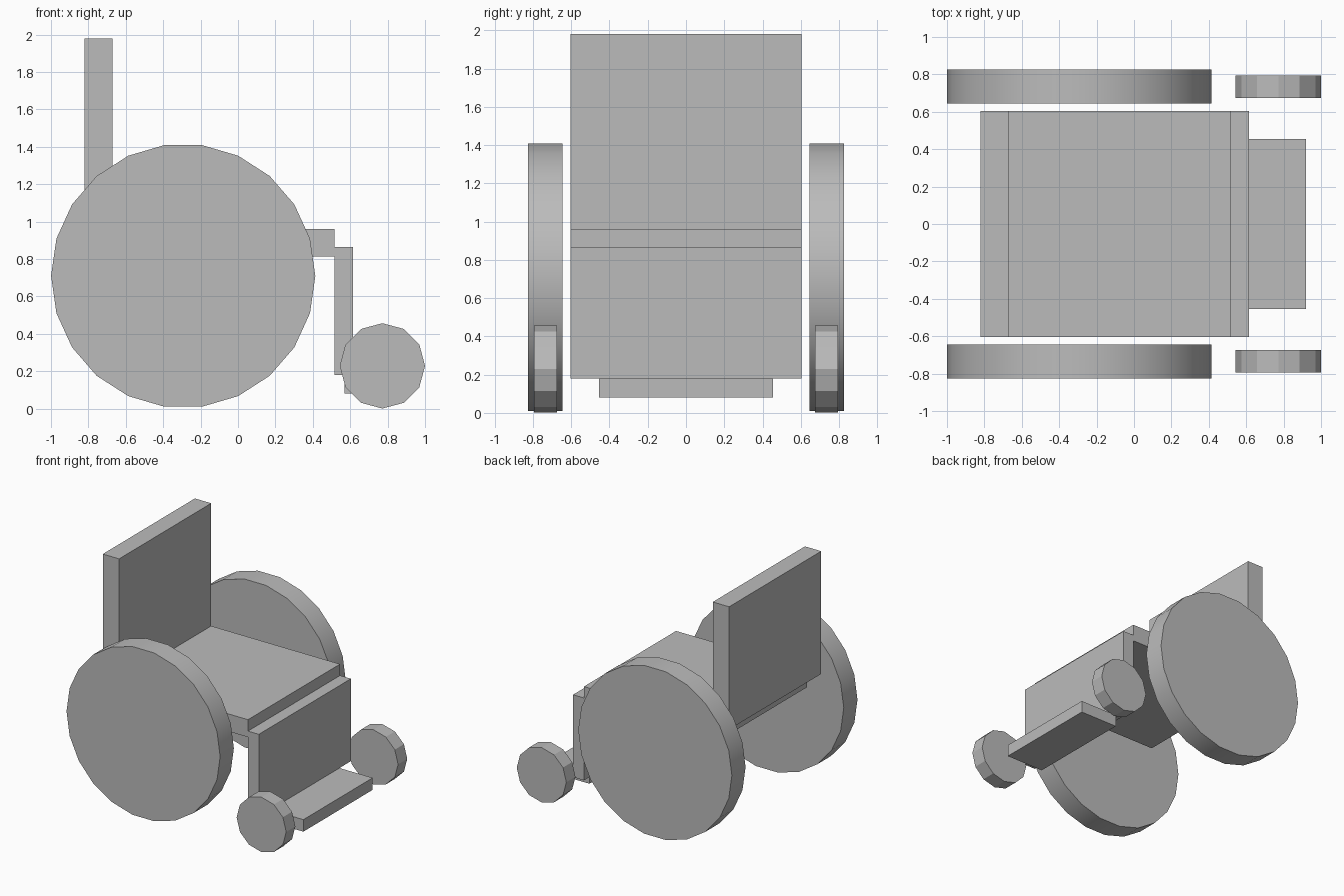
import bpy
import math
from mathutils import Matrix

cube = bpy.data.objects.get("Cube")
if cube:
    bpy.data.objects.remove(cube, do_unlink=True)

# Single grey used on every part
GREY = (0.5, 0.5, 0.5, 1.0)
grey = bpy.data.materials.new("plain grey")
grey.use_nodes = True
grey.diffuse_color = GREY
grey.node_tree.nodes["Principled BSDF"].inputs["Base Color"].default_value = GREY


def slab(name, x, half_width, z):
    """Box spanning x and z ranges, centred across y."""
    bpy.ops.mesh.primitive_cube_add(size=1)
    ob = bpy.context.object
    ob.name = name
    centre = Matrix.Translation((sum(x) / 2, 0, sum(z) / 2))
    size = Matrix.Diagonal((x[1] - x[0], 2 * half_width, z[1] - z[0], 1))
    ob.data.transform(centre @ size)
    ob.data.materials.append(grey)


def wheel(name, sides, radius, thickness, location, smooth):
    """Solid disc with its axle along y and a rim corner pointing along x."""
    bpy.ops.mesh.primitive_cylinder_add(
        vertices=sides, radius=radius, depth=thickness, location=location)
    ob = bpy.context.object
    ob.name = name
    # Turn the first rim corner from y to x, then tip the axle over
    ob.data.transform(Matrix.Rotation(math.pi / 2, 4, 'X')
                      @ Matrix.Rotation(math.pi / 2, 4, 'Z'))
    ob.data.materials.append(grey)
    if smooth:
        bpy.ops.object.shade_smooth_by_angle(angle=math.radians(25))


# Chair body
slab("backrest", (-0.82, -0.67), 0.605, (0.96, 1.98))
slab("seat", (-0.69, 0.515), 0.605, (0.815, 0.96))
slab("leg_panel", (0.515, 0.615), 0.605, (0.18, 0.865))
slab("footrest", (0.57, 0.92), 0.455, (0.08, 0.18))

# Wheels on both sides
for side, y in (("far", 1), ("near", -1)):
    wheel(side + "_drive_wheel", 22, 0.7065, 0.18, (-0.293, 0.735 * y, 0.71), True)
    wheel(side + "_caster_wheel", 12, 0.228, 0.12, (0.772, 0.735 * y, 0.229), False)
